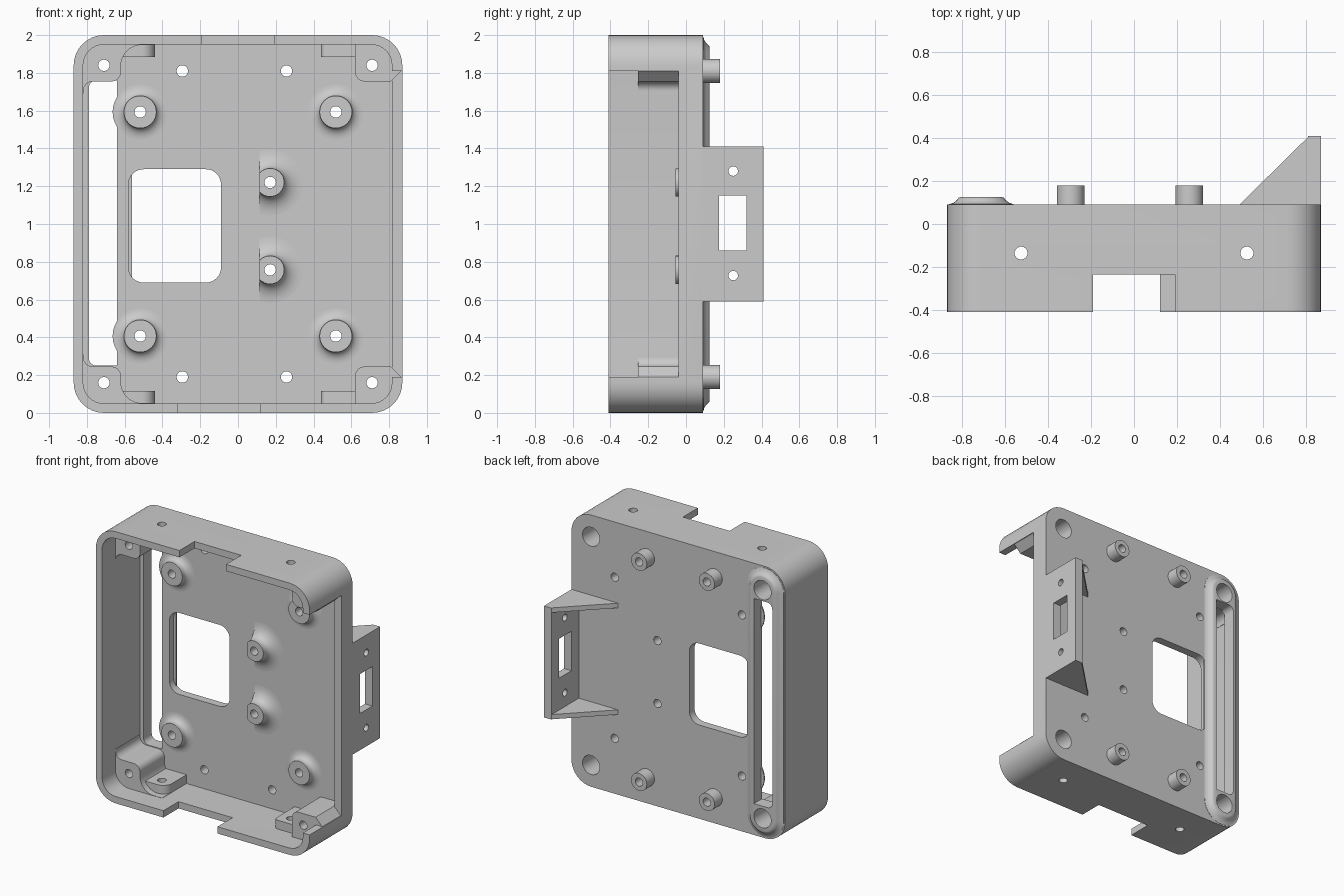
import bpy, bmesh, math
from mathutils import Vector

if "Cube" in bpy.data.objects:
    bpy.data.objects.remove(bpy.data.objects["Cube"], do_unlink=True)

grey = bpy.data.materials.new("light grey plastic")
grey.use_nodes = True
GREY = (0.6, 0.6, 0.6, 1)
grey.diffuse_color = GREY
grey.node_tree.nodes["Principled BSDF"].inputs["Base Color"].default_value = GREY

MAP = {"X": lambda a, b, d: (d, a, b),
       "Y": lambda a, b, d: (a, d, b),
       "Z": lambda a, b, d: (a, b, d)}


def loft(name, axis, sections):
    """Closed solid through matching outlines placed along an axis."""
    bm = bmesh.new()
    rings = [[bm.verts.new(MAP[axis](p[0], p[1], d)) for p in pts] for pts, d in sections]
    n = len(rings[0])
    for lo, hi in zip(rings, rings[1:]):
        for i in range(n):
            j = (i + 1) % n
            bm.faces.new((lo[i], lo[j], hi[j], hi[i]))
    bm.faces.new(rings[0])
    bm.faces.new(rings[-1])
    bmesh.ops.recalc_face_normals(bm, faces=bm.faces)
    mesh = bpy.data.meshes.new(name)
    bm.to_mesh(mesh)
    bm.free()
    mesh.materials.append(grey)
    ob = bpy.data.objects.new(name, mesh)
    bpy.context.collection.objects.link(ob)
    return ob


def prism(name, axis, pts, d0, d1):
    return loft(name, axis, [(pts, d0), (pts, d1)])


def circle(a, b, r, n=32):
    return [(a + r * math.cos(2 * math.pi * i / n), b + r * math.sin(2 * math.pi * i / n))
            for i in range(n)]


def rounded(corners, n=8):
    """Polygon whose corners (a, b, radius) are replaced by arcs."""
    out = []
    for i, (a, b, r) in enumerate(corners):
        p = Vector((a, b, 0))
        if r == 0:
            out.append((a, b))
            continue
        u = (Vector((*corners[i - 1][:2], 0)) - p).normalized()
        v = (Vector((*corners[(i + 1) % len(corners)][:2], 0)) - p).normalized()
        half = u.angle(v) / 2
        c = p + (u + v).normalized() * (r / math.sin(half))
        t = r / math.tan(half)
        start, end = (p + u * t - c).normalized(), (p + v * t - c).normalized()
        for k in range(n + 1):
            q = c + start.slerp(end, k / n).normalized() * r
            out.append((q.x, q.y))
    return out


def rect(a0, a1, b0, b1, r=0):
    return rounded([(a0, b0, r), (a1, b0, r), (a1, b1, r), (a0, b1, r)])


def stadium(a, b0, b1, r, n=16):
    arc = [math.pi * i / n for i in range(n + 1)]
    return ([(a + r * math.cos(t), b1 + r * math.sin(t)) for t in arc] +
            [(a - r * math.cos(t), b0 - r * math.sin(t)) for t in arc])


def cut(targets, cutter):
    """Subtract the cutter from every target, then discard it."""
    cutter.hide_render = True
    for ob in targets:
        mod = ob.modifiers.new("cut", "BOOLEAN")
        mod.operation, mod.solver, mod.object = "DIFFERENCE", "EXACT", cutter
        bpy.context.view_layer.objects.active = ob
        bpy.ops.object.modifier_apply(modifier=mod.name)
    bpy.data.objects.remove(cutter, do_unlink=True)


BACK, FRONT, FLOOR = 0.09, -0.41, 0.03
PX, PZ = 0.71, 0.84          # corner screw offsets from the centre

# Tray with open front, side opening and cable notches
tray = prism("enclosure_tray", "Y", rect(-0.87, 0.87, 0, 2, 0.16), FRONT, BACK)
cut([tray], prism("cavity", "Y", rect(-0.82, 0.815, 0.05, 1.95, 0.11), -0.6, FLOOR))
cut([tray], prism("side_opening", "X", rect(-0.6, -0.04, 0.19, 1.81), 0.7, 1))
cut([tray], prism("top_notch", "Z", rect(-0.19, 0.19, -0.6, -0.235), 1.9, 2.1))
cut([tray], prism("bottom_notch", "Z", rect(-0.32, 0.12, -0.6, -0.235), -0.1, 0.1))
cut([tray], prism("plate_window", "Y", rect(-0.58, -0.09, 0.69, 1.29, 0.08), -0.2, 0.2))

# Raised rim round the long slot on the back
rim = loft("slot_rim", "Y", [
    (stadium(-PX, 1 - PZ, 1 + PZ, r), y) for r, y in
    [(0.15, 0.08), (0.15, 0.092), (0.13, 0.098), (0.115, 0.11), (0.105, 0.122), (0.097, 0.125)]])

# Corner pillars and the side-screw tabs beside them
left_shape = rounded([(0.115, 0.115, 0.113), (-0.27, 0.115, 0), (-0.27, 0.108, 0),
                      (-0.09, 0.108, 0.11), (-0.09, -0.085, 0.05),
                      (0.108, -0.085, 0.05), (0.108, -0.15, 0), (0.115, -0.15, 0)])
right_shape = rounded([(0.155, 0.115, 0.113), (-0.09, 0.115, 0), (-0.09, -0.085, 0.05),
                       (0.1, -0.085, 0), (0.155, -0.03, 0)])
for sx, side, shape in ((-1, "right", left_shape), (1, "left", right_shape)):
    for sz, level in ((-1, "lower"), (1, "upper")):
        pts = [(sx * (PX + u), 1 + sz * (PZ + v)) for u, v in shape]
        pillar = prism(f"{level}_{side}_pillar", "Y", pts, -0.255, FLOOR + 0.01)
        r = 0.07 if sx < 0 else 0.03
        tab_pts = rounded([(sx * 0.44, -0.21, r), (sx * 0.64, -0.21, 0),
                           (sx * 0.64, FLOOR + 0.01, 0), (sx * 0.44, FLOOR + 0.01, 0)])
        tab = prism(f"{level}_{side}_tab", "Z", tab_pts, 1 + sz * 0.885, 1 + sz * 0.955)
        cut([tray, tab, pillar], prism("tab_hole", "Z", circle(sx * 0.525, -0.135, 0.03),
                                       1 + sz * 0.8, 1 + sz * 1.1))
        x, z = sx * PX, 1 + sz * PZ
        solids = [tray, pillar] + ([rim] if sx < 0 else [])
        cut(solids, prism("screw_hole", "Y", circle(x, z, 0.03), -0.5, 0.2))
        cut(solids, prism("counterbore", "Y", circle(x, z, 0.07), -0.18, 0.2))
cut([tray, rim], prism("slot", "Y", rounded(
    [(-0.79, 0.25, 0.04), (-0.64, 0.25, 0), (-0.64, 1.76, 0), (-0.79, 1.76, 0.04)]), -0.2, 0.3))


# Inner bosses with flared feet
def boss(name, x, z, r, flare, top):
    rise = FLOOR - top - 0.02
    prof = [(r + flare, FLOOR + 0.01)]
    for k in range(9):
        t = k / 8 * math.pi / 2
        prof.append((r + flare * (1 - math.sin(t)), FLOOR - rise * (1 - math.cos(t))))
    prof.append((r, top))
    ob = loft(name, "Y", [(circle(x, z, q), y) for q, y in prof])
    cut([tray, ob], prism("boss_hole", "Y", circle(x, z, 0.03), -0.3, 0.3))
    return ob


for sx, side in ((-1, "right"), (1, "left")):
    for sz, level in ((-1, "lower"), (1, "upper")):
        boss(f"{level}_{side}_boss", sx * 0.518, 1 + sz * 0.593, 0.086, 0.06, -0.03)
for z, level in ((0.757, "lower"), (1.22, "upper")):
    middle = boss(f"{level}_middle_boss", 0.17, z, 0.075, 0.1, -0.055)
    cut([middle], prism("boss_trim", "Y", rect(-0.2, 0.115, z - 0.3, z + 0.3), -0.3, 0.3))

# Round standoffs on the back
for x, side in ((-0.295, "right"), (0.257, "left")):
    for z, level in ((0.19, "lower"), (1.81, "upper")):
        post = prism(f"{level}_{side}_standoff", "Y", circle(x, z, 0.064), BACK - 0.01, 0.18)
        cut([tray, post], prism("post_hole", "Y", circle(x, z, 0.03), -0.3, 0.3))

# Rear bracket: drilled plate with two gussets
plate = prism("bracket_plate", "X", rect(BACK - 0.01, 0.41, 0.59, 1.41), 0.81, 0.87)
cut([plate], prism("bracket_window", "X", rect(0.175, 0.32, 0.86, 1.15), 0.7, 1))
for z in (0.727, 1.28):
    cut([plate], prism("bracket_hole", "X", circle(0.25, z, 0.025), 0.7, 1))
for z, level in ((0.59, "lower"), (1.375, "upper")):
    prism(f"{level}_gusset", "Z", [(0.485, BACK - 0.005), (0.815, BACK - 0.005), (0.815, 0.41)],
          z, z + 0.035)

# Smooth round surfaces, keep edges sharp
bpy.ops.object.select_all(action="DESELECT")
for ob in bpy.context.collection.objects:
    if ob.type == "MESH":
        ob.select_set(True)
        bpy.context.view_layer.objects.active = ob
bpy.ops.object.shade_smooth_by_angle(angle=math.radians(30))
